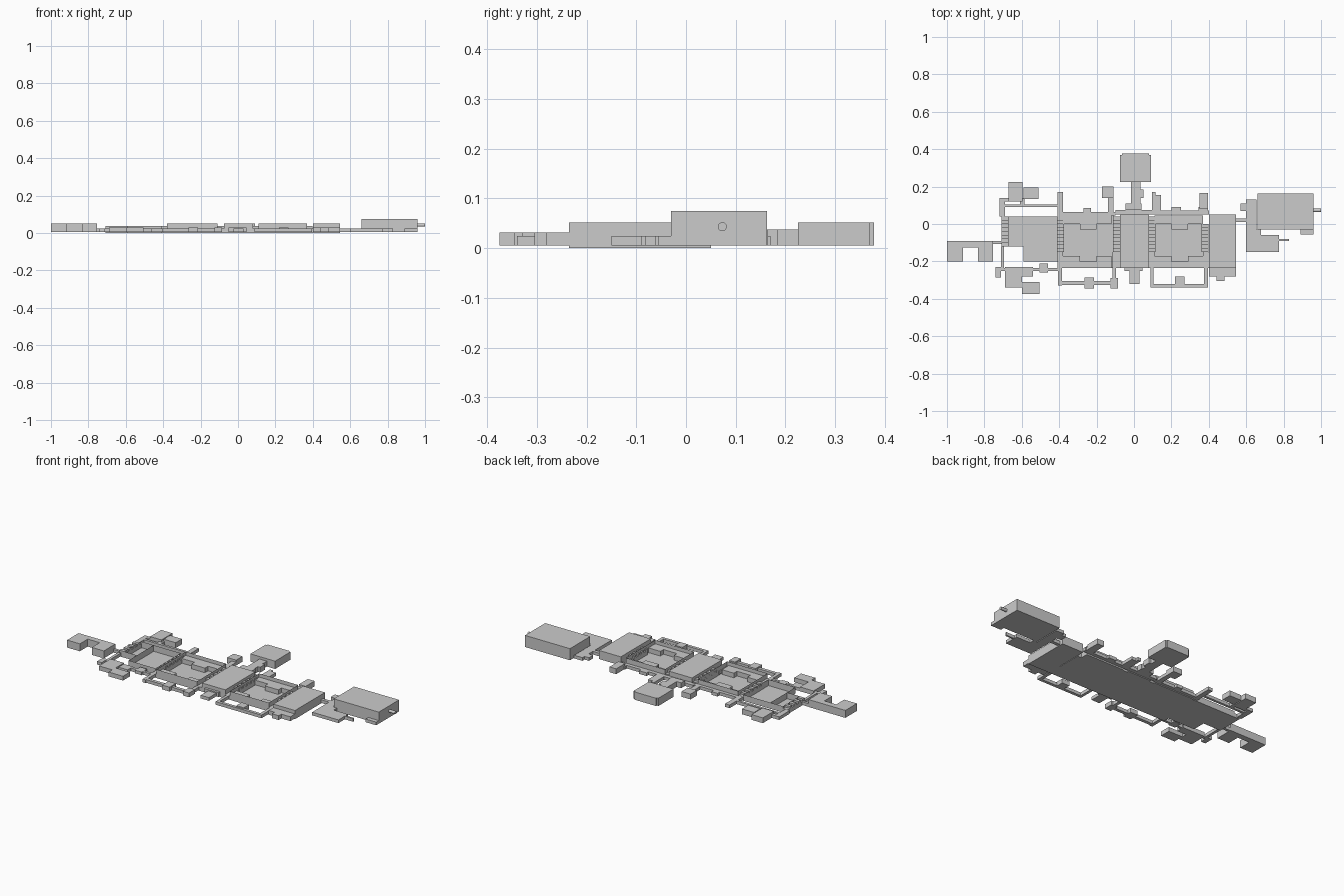
import bpy, bmesh, math


def build(name, boxes, z0, z1, open_top=False):
    """One object made from plan rectangles (x0, x1, y0, y1)."""
    bm = bmesh.new()
    for x0, x1, y0, y1 in boxes:
        lo = [bm.verts.new((x, y, z0)) for x, y in ((x0, y0), (x1, y0), (x1, y1), (x0, y1))]
        hi = [bm.verts.new((v.co.x, v.co.y, z1)) for v in lo]
        bm.faces.new(lo[::-1])
        if not open_top:
            bm.faces.new(hi)
        for i in range(4):
            j = (i + 1) % 4
            bm.faces.new((lo[i], lo[j], hi[j], hi[i]))
    me = bpy.data.meshes.new(name)
    bm.to_mesh(me)
    bm.free()
    ob = bpy.data.objects.new(name, me)
    bpy.context.collection.objects.link(ob)
    return ob


B = 0.005   # underside of the side rooms
LOW, MID, HIGH = 0.024, 0.037, 0.052

# main halls, open from above
build("open_halls", [(-.38, -.11, -.235, .045), (.11, .37, -.235, .045)], 0, HIGH, True)
build("west_hall", [(-.675, -.59, -.12, .04), (-.59, -.41, -.20, .04)], 0, MID, True)

# roofed halls
build("centre_hall", [(-.075, .08, -.235, .05)], 0, HIGH)
build("east_hall", [(.40, .545, -.235, .05)], 0, HIGH)

# staggered ledges along the hall sides
ledges = []
for x in (-.38, .11):
    ledges += [(x, x + .09, -.235, -.17), (x + .09, x + .18, -.235, -.20),
               (x + .18, x + .26, -.235, -.17),
               (x, x + .09, .0, .045), (x + .09, x + .18, -.03, .045),
               (x + .18, x + .26, .0, .045)]
build("hall_ledges", ledges, 0.002, .03)

# passages between halls, crossed by roof beams
for n, (x, y0, y1) in enumerate([(-.69, -.12, .04), (-.393, -.15, .04), (-.093, -.15, .04),
                                 (.096, -.15, .04), (.379, -.15, 0)]):
    build(f"passage_{n}", [(x - .018, x + .018, y0, y1)], 0, MID - .012)
    count = int((y1 - y0) / .04 + .5)
    step = (y1 - y0) / count
    build(f"passage_beams_{n}", [(x - .018, x + .018, y0 + i * step, y0 + (i + .5) * step)
                                 for i in range(count)], MID - .012, MID)
build("passage_ends", [(-.41, -.38, -.235, -.15), (-.11, -.075, -.235, -.15),
                       (.08, .11, -.235, -.15), (.37, .40, -.235, -.15)], 0, LOW)

# far west room and link
build("far_west_room", [(-1, -.915, -.20, -.09), (-.915, -.835, -.125, -.09),
                        (-.835, -.755, -.20, -.09)], B, .05)
build("far_west_link", [(-.755, -.705, -.108, -.092)], B, LOW)

# northern corridors
build("north_corridors", [
    (-.72, -.69, .04, .14), (-.72, -.65, .12, .14), (-.70, -.40, .09, .105),
    (-.61, -.585, .10, .14), (-.41, -.38, .04, .17), (-.38, -.10, .045, .065),
    (-.27, -.23, .06, .085), (-.14, -.11, .05, .14), (-.10, .10, .05, .075),
    (.095, .115, .05, .17), (.115, .145, .07, .155), (.10, .40, .05, .072),
    (.20, .25, .065, .09), (.345, .395, .05, .09)], B, LOW)
build("north_rooms", [(-.67, -.595, .12, .225), (-.59, -.51, .135, .195),
                      (-.17, -.11, .14, .20), (.35, .395, .08, .165)], B, MID)

# northern wing
build("north_wing", [(-.075, .09, .225, .370), (-.065, .08, .370, .378)], B, HIGH)
build("north_wing_neck", [(-.015, .035, .10, .225), (-.045, .04, .075, .11),
                          (.03, .05, .14, .185)], B, MID)

# southern corridors
build("south_corridors", [
    (-.712, -.695, -.25, -.12), (-.74, -.71, -.285, -.23), (-.71, -.39, -.25, -.235),
    (-.60, -.54, -.28, -.23), (-.505, -.46, -.26, -.21), (-.405, -.385, -.33, -.15),
    (-.405, -.10, -.325, -.305), (-.115, -.095, -.31, -.15), (.088, .105, -.34, -.20),
    (.088, .39, -.34, -.322), (.375, .395, -.34, -.15), (-.025, .03, -.32, -.23)], B, LOW)
build("south_rooms", [(-.69, -.60, -.34, -.23), (-.60, -.505, -.375, -.31),
                      (-.265, -.215, -.345, -.285), (-.125, -.085, -.345, -.29),
                      (.22, .27, -.33, -.28), (.40, .545, -.28, -.235),
                      (.44, .485, -.305, -.27), (-.05, .045, -.25, -.23)], B, .031)

# eastern annex
build("east_corridors", [(.545, .60, .01, .03), (.57, .60, .07, .11), (.60, .655, -.06, .13),
                         (.60, .775, -.15, -.06), (.775, .83, -.09, -.08),
                         (.655, .68, -.06, -.03), (.89, .96, -.055, -.03)], B, LOW)
build("east_hangar", [(.66, .96, -.03, .163)], B, .075)

# round outlet on the hangar
bpy.ops.mesh.primitive_cylinder_add(vertices=16, radius=.009, depth=.05,
                                    location=(.975, .073, .043), rotation=(0, math.pi / 2, 0))
bpy.context.object.name = "hangar_outlet"
bpy.ops.object.shade_smooth_by_angle()
